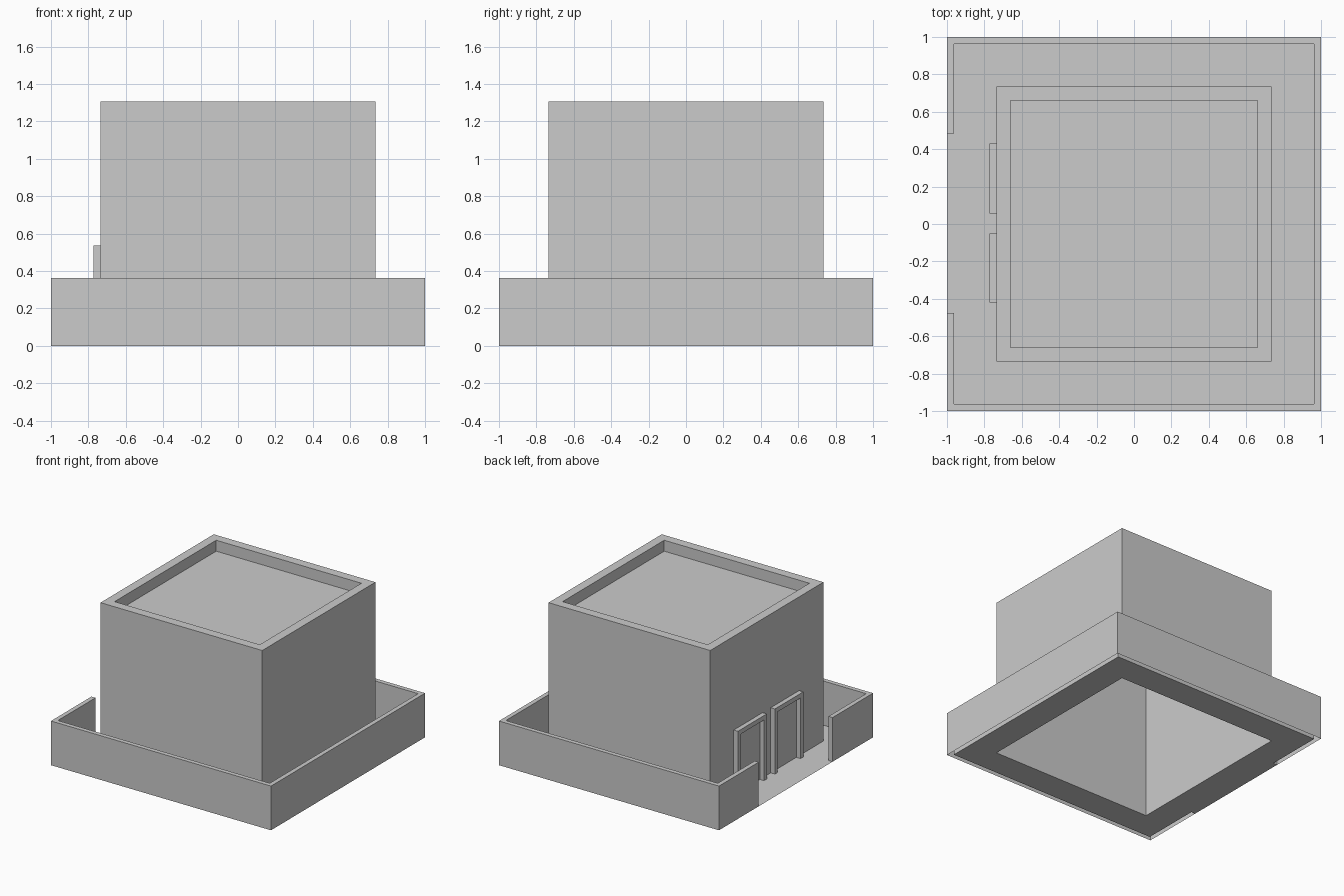
import bpy
import bmesh

if "Cube" in bpy.data.objects:
    bpy.data.objects.remove(bpy.data.objects["Cube"])


def make_object(name, verts, faces):
    mesh = bpy.data.meshes.new(name)
    mesh.from_pydata(verts, [], faces)
    bm = bmesh.new()
    bm.from_mesh(mesh)
    bmesh.ops.remove_doubles(bm, verts=bm.verts, dist=1e-5)
    bm.to_mesh(mesh)
    bm.free()
    obj = bpy.data.objects.new(name, mesh)
    bpy.context.collection.objects.link(obj)
    return obj


def square(r, z):
    return [(-r, -r, z), (r, -r, z), (r, r, z), (-r, r, z)]


def extruded_band(name, outer, inner, to_3d, height, bottom):
    """Open strip between two matching paths, given depth along to_3d's third axis."""
    n = len(outer)
    verts = [to_3d(p, h) for h in (0, height) for path in (outer, inner) for p in path]
    faces = []
    for i in range(n - 1):
        o, p = i, i + n
        t, q = i + 2 * n, i + 3 * n
        faces += [(o, o + 1, t + 1, t), (p + 1, p, q, q + 1), (t, t + 1, q + 1, q)]
        if bottom:
            faces.append((o + 1, o, p, p + 1))
    for e in (0, n - 1):  # end caps
        faces.append((e, e + 2 * n, e + 3 * n, e + n))
    obj = make_object(name, verts, faces)
    bm = bmesh.new()
    bm.from_mesh(obj.data)
    bmesh.ops.recalc_face_normals(bm, faces=bm.faces)
    bm.to_mesh(obj.data)
    bm.free()
    return obj


B = 0.735                    # half width of the building
W = 0.963                    # inside of the yard wall
GAP_LO, GAP_HI = -0.475, 0.485

# Building shell: open below, with a parapet round a sunken roof
rings = [square(B, 0), square(B, 1.305), square(0.66, 1.305), square(0.66, 1.215)]
verts = [v for ring in rings for v in ring]
faces = [(4 * k + i, 4 * k + (i + 1) % 4, 4 * k + 4 + (i + 1) % 4, 4 * k + 4 + i)
         for k in range(3) for i in range(4)]
faces.append((12, 13, 14, 15))
make_object("building", verts, faces)

# Yard floor: ring around the building plus the threshold in the gateway
verts = square(W, 0) + square(B, 0)
verts += [(-1, GAP_LO, 0), (-W, GAP_LO, 0), (-W, GAP_HI, 0), (-1, GAP_HI, 0)]
faces = [(i, (i + 1) % 4, 4 + (i + 1) % 4, 4 + i) for i in range(3)]
faces += [(3, 10, 9, 0, 4, 7), (8, 9, 10, 11)]
make_object("yard_floor", verts, faces)


# Yard wall: hollow underneath, open at the gateway
def wall_path(r):
    return [(-r, GAP_HI), (-r, 1 if r == 1 else r), (r, r), (r, -r), (-r, -r), (-r, GAP_LO)]


extruded_band("yard_wall", wall_path(1), wall_path(W),
              lambda p, h: (p[0], p[1], h), 0.363, False)

# Door frames on the left side of the building
T = 0.037
TOP = 0.535
for name, y0, y1 in (("door_frame_back", 0.055, 0.43), ("door_frame_front", -0.42, -0.05)):
    outer = [(y0, 0), (y0, TOP), (y1, TOP), (y1, 0)]
    inner = [(y0 + T, 0), (y0 + T, TOP - T), (y1 - T, TOP - T), (y1 - T, 0)]
    extruded_band(name, outer, inner, lambda p, h: (-B - h, p[0], p[1]), 0.038, True)
